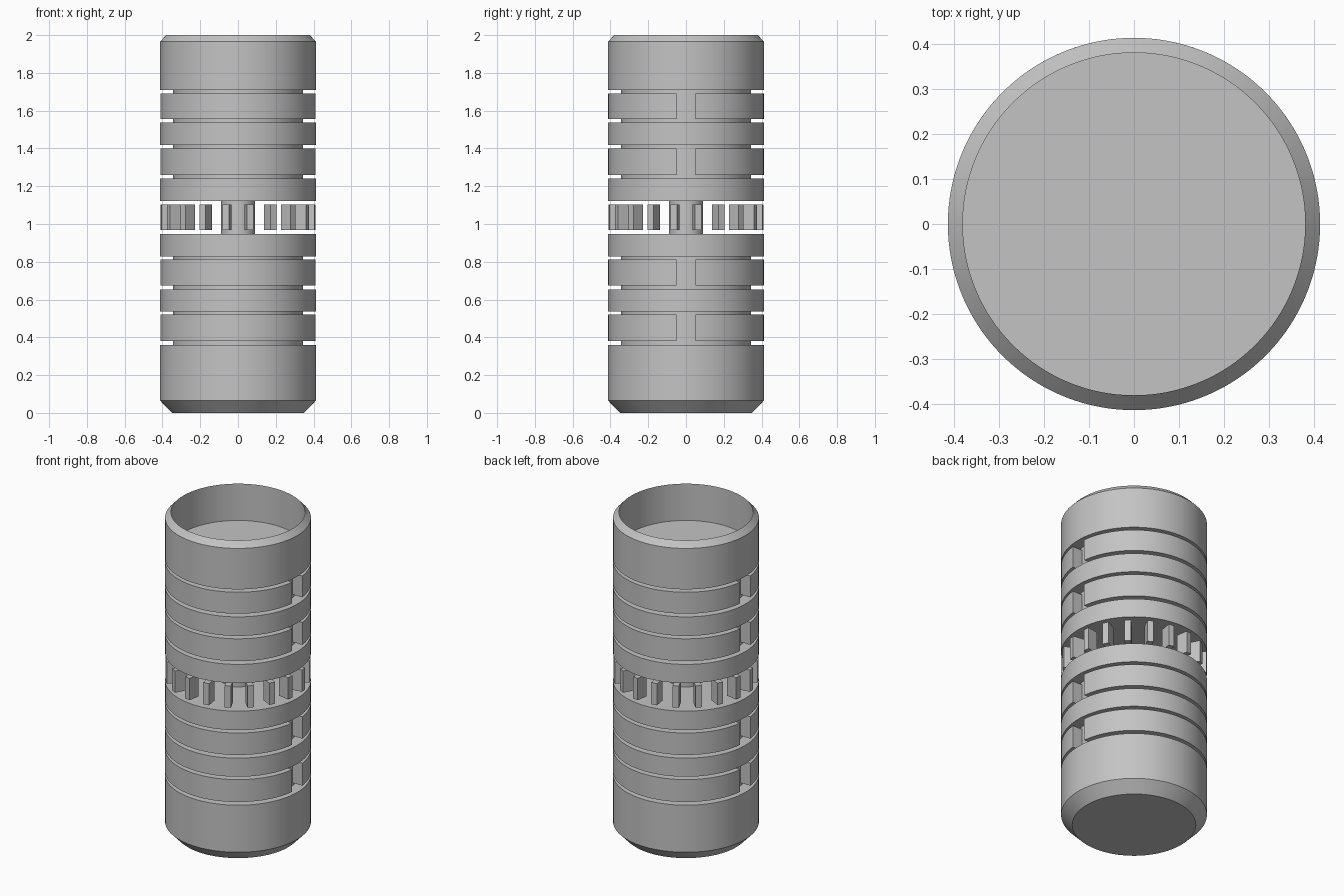
import bpy, bmesh
from math import pi, sin, cos, asin, radians
from mathutils import Matrix, Vector

if "Cube" in bpy.data.objects:
    bpy.data.objects.remove(bpy.data.objects["Cube"], do_unlink=True)

R = 0.413       # outer radius
CORE = 0.345    # groove radius
SLOT = 0.05     # half width of the slot between plates

grey = bpy.data.materials.new("plain_grey")
grey.use_nodes = True
colour = (0.55, 0.55, 0.55, 1)
grey.diffuse_color = colour
grey.node_tree.nodes["Principled BSDF"].inputs["Base Color"].default_value = colour


def finish(bm, name):
    bmesh.ops.remove_doubles(bm, verts=bm.verts, dist=1e-5)
    bmesh.ops.recalc_face_normals(bm, faces=bm.faces)
    for f in bm.faces:
        f.smooth = True
    for e in bm.edges:
        e.smooth = len(e.link_faces) == 2 and e.calc_face_angle(0) < radians(30)
    mesh = bpy.data.meshes.new(name)
    bm.to_mesh(mesh)
    bm.free()
    mesh.materials.append(grey)
    obj = bpy.data.objects.new(name, mesh)
    bpy.context.collection.objects.link(obj)
    return obj


def lathe(name, profile, steps=128):
    bm = bmesh.new()
    verts = [bm.verts.new((r, 0, z)) for r, z in profile]
    edges = [bm.edges.new(pair) for pair in zip(verts, verts[1:])]
    bmesh.ops.spin(bm, geom=verts + edges, cent=(0, 0, 0), axis=(0, 0, 1),
                   angle=2 * pi, steps=steps, use_merge=True)
    return finish(bm, name)


def half_plate(name, z0, z1, side, steps=64):
    """Half ring whose ends are parallel to the slot."""
    bm = bmesh.new()
    sections = []
    for i in range(steps + 1):
        ring = []
        for r, z in ((CORE, z0), (R, z0), (R, z1), (CORE, z1)):
            start = asin(SLOT / r)
            a = start + (pi - 2 * start) * i / steps
            ring.append(bm.verts.new((r * cos(a), side * r * sin(a), z)))
        sections.append(ring)
    for a, b in zip(sections, sections[1:]):
        for k in range(4):
            n = (k + 1) % 4
            bm.faces.new((a[k], a[n], b[n], b[k]))
    bm.faces.new(sections[0])
    bm.faces.new(sections[-1])
    return finish(bm, name)


# Drums, each with two wide grooves; the upper one is open at the top
def grooves(spans):
    points = []
    for low, high in spans:
        points += [(R, low), (CORE, low), (CORE, high), (R, high)]
    return points


upper_grooves = [(1.24, 1.418), (1.537, 1.709)]
lower_grooves = [(0.36, 0.538), (0.654, 0.829)]
lathe("upper_drum", [(0, 1.123), (R, 1.123)] + grooves(upper_grooves)
      + [(R, 1.965), (0.38, 2), (0.38, 1.77), (0, 1.77)])
lathe("lower_drum", [(0, 0), (0.35, 0), (R, 0.066)] + grooves(lower_grooves)
      + [(R, 0.948), (0, 0.948)])

# Curved plates standing inside the grooves, split at the two sides
for i, (low, high) in enumerate(lower_grooves + upper_grooves):
    for label, side in (("front", -1), ("back", 1)):
        half_plate(f"{label}_plate_{i + 1}", low + 0.02, high - 0.018, side)

# Centre shaft joining the drums
lathe("centre_shaft", [(0.09, 0.94), (0.09, 1.13)], 64)

# Ring of radial vanes around the gap
VANES = 20
bm = bmesh.new()
for i in range(VANES):
    turn = Matrix.Rotation(2 * pi * (i + 0.5) / VANES, 4, 'Z')
    place = Matrix.Translation(Vector((0.376, 0, 1.036)))
    size = Matrix.Diagonal((0.073, 0.036, 0.136, 1))
    bmesh.ops.create_cube(bm, size=1, matrix=turn @ place @ size)
finish(bm, "vane_ring")
